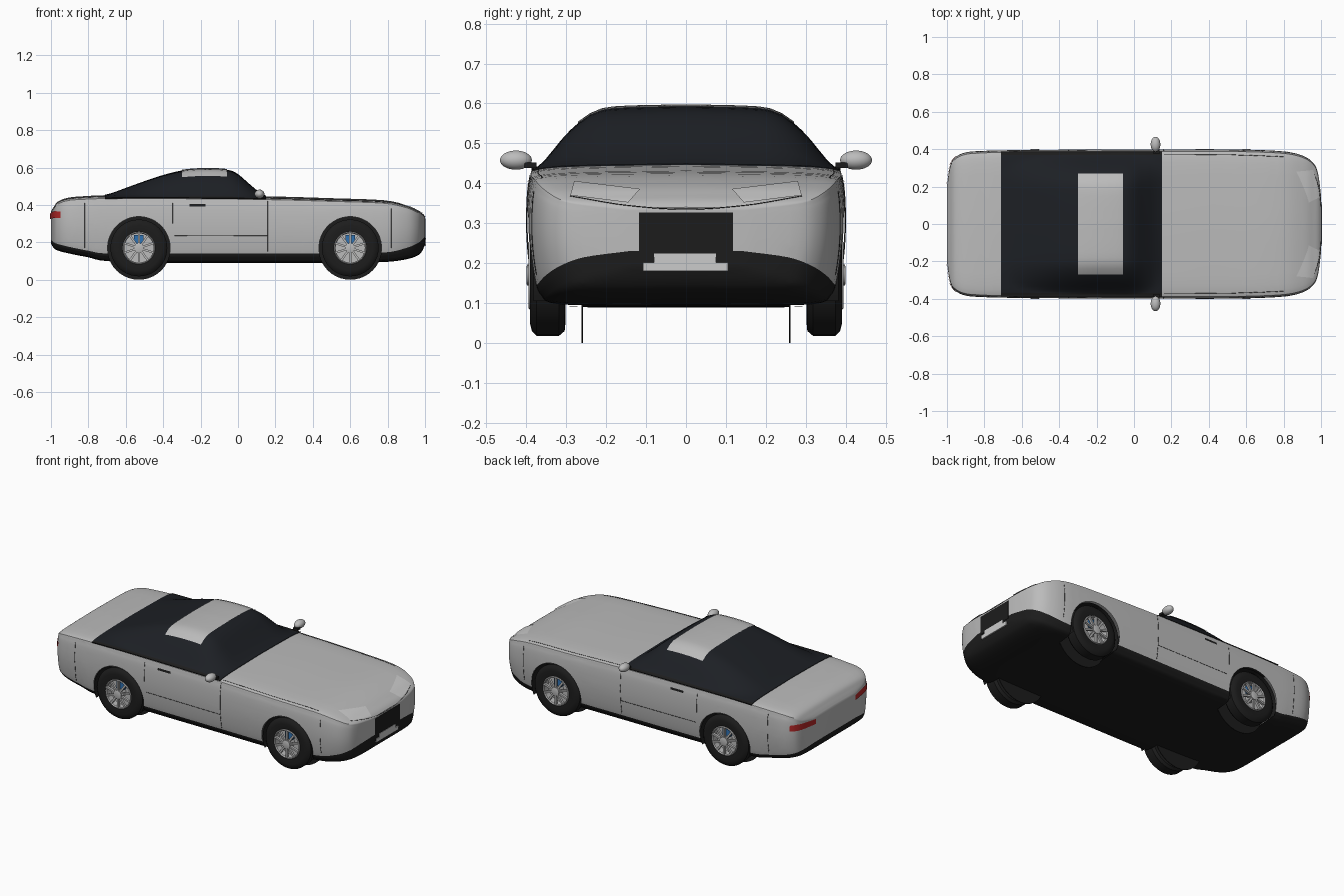
import bpy, bmesh
from math import sin, cos, pi, radians
from mathutils import Vector, Matrix
from mathutils.bvhtree import BVHTree

if "Cube" in bpy.data.objects:
    bpy.data.objects.remove(bpy.data.objects["Cube"])

def material(name, rgb):
    m = bpy.data.materials.new(name)
    m.diffuse_color = (*rgb, 1)
    m.use_nodes = True
    m.node_tree.nodes["Principled BSDF"].inputs["Base Color"].default_value = m.diffuse_color
    return m

BLACK = material("black_trim", (0.012, 0.012, 0.012))
PAINT = material("silver_paint", (0.5, 0.5, 0.5))
GLASS = material("dark_glass", (0.012, 0.014, 0.018))
LIGHT = material("lamp_clear", (0.8, 0.8, 0.83))
RED = material("lamp_red", (0.45, 0.02, 0.02))
BLUE = material("caliper_blue", (0.03, 0.17, 0.45))

def finish(name, bm, *mats):
    bm.normal_update()
    bmesh.ops.recalc_face_normals(bm, faces=bm.faces)
    me = bpy.data.meshes.new(name)
    bm.to_mesh(me)
    bm.free()
    for m in mats:
        me.materials.append(m)
    me.shade_smooth()
    me.set_sharp_from_angle(angle=radians(35))
    bpy.context.collection.objects.link(bpy.data.objects.new(name, me))

def spline(pts, n):
    """Catmull-Rom resampling, n steps per span."""
    p = [Vector(q) for q in pts]
    p = [2 * p[0] - p[1]] + p + [2 * p[-1] - p[-2]]
    out = []
    for a, b, c, d in zip(p, p[1:], p[2:], p[3:]):
        for t in (k / n for k in range(n)):
            out.append(0.5 * (2 * b + (c - a) * t + (2 * a - 5 * b + 4 * c - d) * t * t
                              + (3 * b - a - 3 * c + d) * t ** 3))
    return out + [p[-2]]

def loft(halves, split):
    """Skin symmetric half sections (bottom centre to top centre); rows below split use slot 0."""
    bm, rings, h = bmesh.new(), [], len(halves[0])
    for half in halves:
        left = [bm.verts.new(p) for p in half]
        right = [left[i] if i in (0, h - 1) else bm.verts.new((p[0], -p[1], p[2]))
                 for i, p in enumerate(half)]
        rings.append((left, right))
    quads = [(j, a[s][j], b[s][j], b[s][j + 1], a[s][j + 1])
             for a, b in zip(rings, rings[1:]) for s in (0, 1) for j in range(h - 1)]
    quads += [(j, l[j], l[j + 1], r[j + 1], r[j]) for l, r in (rings[0], rings[-1]) for j in range(h - 1)]
    for j, *vs in quads:
        bm.faces.new(list(dict.fromkeys(vs))).material_index = int(j >= split)
    return bm

def add_box(bm, lo, hi, turn=Matrix()):
    lo, hi = Vector(lo), Vector(hi)
    bmesh.ops.create_cube(bm, size=1, matrix=turn @ Matrix.Translation((lo + hi) / 2)
                          @ Matrix.Diagonal((*(hi - lo), 1)))

def box(name, lo, hi, mat):
    bm = bmesh.new()
    add_box(bm, lo, hi)
    finish(name, bm, mat)

def project(tree, p, d, lift):
    d = Vector(d)
    return (tree.ray_cast(Vector(p) - d * 2, d)[0] or Vector(p)) - d * lift

def grid(name, rows, mat):
    """Skin a table of points."""
    bm = bmesh.new()
    g = [[bm.verts.new(p) for p in row] for row in rows]
    for a, b in zip(g, g[1:]):
        for j in range(len(a) - 1):
            bm.faces.new((a[j], b[j], b[j + 1], a[j + 1]))
    bmesh.ops.remove_doubles(bm, verts=bm.verts, dist=1e-5)
    finish(name, bm, mat)

def patch(name, tree, corners, d, mat, n=10, lift=0.004):
    """Four-cornered panel projected onto a surface."""
    a, b, c, e = map(Vector, corners)
    grid(name, [[project(tree, a.lerp(b, i / n).lerp(e.lerp(c, i / n), j / n), d, lift)
                 for j in range(n + 1)] for i in range(n + 1)], mat)

def seam(name, pts, d):
    """Thin panel gap line projected onto the body."""
    cu = bpy.data.curves.new(name, 'CURVE')
    cu.dimensions, cu.bevel_depth, cu.bevel_resolution = '3D', 0.0012, 0
    path = [project(surface, p, d, 0.0005) for p in spline(pts, 16)]
    sp = cu.splines.new('POLY')
    sp.points.add(len(path) - 1)
    for q, p in zip(sp.points, path):
        q.co = (*p, 1)
    cu.materials.append(BLACK)
    bpy.context.collection.objects.link(bpy.data.objects.new(name, cu))

def turned(name, profile, x, side, mat, start=0, sweep=2 * pi, n=40):
    """(radius, y) profile swept about the axle."""
    angles = [start + sweep * k / n for k in range(n + 1)]
    grid(name, [[(x + r * cos(a), side * y, .17 + r * sin(a)) for r, y in profile] for a in angles], mat)

# Body: x, half width, top, trim line, bottom
stations = [(-1, .2, .365, .215, .195), (-.985, .305, .39, .2, .17), (-.96, .353, .42, .19, .155),
            (-.9, .383, .44, .175, .14), (-.8, .391, .448, .155, .12), (-.7, .394, .452, .14, .1),
            (-.4, .397, .452, .14, .09), (.15, .399, .446, .14, .09), (.5, .399, .436, .14, .09),
            (.78, .39, .425, .145, .095), (.9, .366, .398, .17, .11), (.96, .325, .37, .195, .13),
            (.985, .265, .355, .215, .155), (1, .15, .34, .23, .19)]
halves = []
for x, w, zt, zs, zb in spline(stations, 4):
    s, u = zt - zs, zs - zb
    sec = [(0, zb), (.6, zb), (.86, zb + .12 * u), (.925, zb + .5 * u), (.958, zs), (.988, zs + .25 * s),
           (1, zs + .5 * s), (.995, zs + .75 * s), (.978, zt - .1 * s), (.945, zt - .045 * s),
           (.7, zt - .015 * s), (0, zt)]
    halves.append([(x, w * f, z) for f, z in spline(sec, 3)])
bm = loft(halves, 12)
surface = BVHTree.FromBMesh(bm)

# Wheel arches: clip the skin against each wheel circle and remove the inside
WHEELS = [(x, s) for x in (-.53, .6) for s in (-1, 1)]
for x, s in WHEELS:
    planes = [(Vector((x, s * .26, .17)), Vector((0, -s, 0)))]
    for k in range(40):
        n = Vector((cos(2 * pi * k / 40), 0, sin(2 * pi * k / 40)))
        planes.append((Vector((x, 0, .17)) + n * .167, n))
    faces = [f for f in bm.faces if s * f.calc_center_median().y > 0
             and abs(f.calc_center_median().x - x) < .4]
    for co, no in planes:
        parts = set(faces) | {e for f in faces for e in f.edges} | {v for f in faces for v in f.verts}
        cut = bmesh.ops.bisect_plane(bm, geom=list(parts), plane_co=co, plane_no=no, dist=1e-6)
        faces = {g for g in faces + cut['geom'] if g.is_valid and isinstance(g, bmesh.types.BMFace)}
        faces = [f for f in faces if (f.calc_center_median() - co).dot(no) < 0]
    bmesh.ops.delete(bm, geom=faces, context='FACES')
finish("body", bm, BLACK, PAINT)

# Cabin glasshouse (never dips below the deck) and roof panel
roof = [(-.71, .45), (-.6, .491), (-.5, .527), (-.4, .56), (-.3, .584), (-.2, .593), (-.1, .592),
        (-.035, .583), (.01, .557), (.06, .513), (.15, .437)]
shape = [(.387, -.02), (.374, .06), (.35, .2), (.29, .63), (.225, .915), (.15, .98), (0, 1)]
halves = []
for x, h in spline(roof, 3):
    half = [(x, 0, .41), (x, .375, .41)]
    for y, t in spline(shape, 3):
        deck = project(surface, (x, min(y, .38), 1), (0, 0, -1), .003).z
        half.append((x, y, max(.43 + t * (h - .43), deck)))
    halves.append(half)
bm = loft(halves, 6)
patch("roof_panel", BVHTree.FromBMesh(bm), [(-.3, -.27, 1), (-.06, -.27, 1), (-.06, .27, 1), (-.3, .27, 1)],
      (0, 0, -1), PAINT, 18)
finish("cabin_glass", bm, BLACK, GLASS)

# Wheels
tyre = [(.083, .31), (.12, .302), (.14, .304), (.152, .318), (.152, .374), (.14, .386), (.12, .391), (.083, .386)]
rim = [(.078, .31), (.087, .31), (.087, .39), (.083, .394), (.078, .388), (.078, .31)]
for x, s in WHEELS:
    turned("wheel_well", [(.167, .26), (.167, .382)], x, s, BLACK, -.4, pi + .8)
    turned("wheel_well_disc", [(0, .258), (.17, .258), (.17, .262), (0, .262)], x, s, BLACK)
    turned("tyre", tyre + tyre[:1], x, s, BLACK)
    turned("rim", rim, x, s, PAINT)
    turned("brake_disc", [(0, .34), (.078, .34), (.078, .35), (0, .35)], x, s, PAINT)
    box("brake_caliper", (x - .025, s * .36 - .012, .195), (x + .025, s * .36 + .012, .24), BLUE)
    turned("hub", [(0, .34), (.026, .34), (.026, .398), (.02, .4), (0, .4)], x, s, PAINT, n=24)
    bm = bmesh.new()
    for k in range(10):
        add_box(bm, (.018, -.007, -.0055), (.082, .007, .0055),
                Matrix.Translation((x, s * .388, .17)) @ Matrix.Rotation(2 * pi * (k + .5) / 10, 4, 'Y'))
    finish("spokes", bm, PAINT)

# Nose: grille and number plate
box("grille", (.95, -.118, .215), (1.002, .118, .327), BLACK)
box("front_plate", (.95, -.108, .18), (1.004, .105, .202), LIGHT)
box("front_plate_tab", (.95, -.08, .2), (1.004, .075, .224), LIGHT)
seam("hood_front_seam", [(0, -.29, .368), (0, -.15, .345), (0, 0, .335), (0, .15, .345), (0, .29, .368)], (-1, 0, 0))

# Paired parts on both flanks
for s in (-1, 1):
    d = (0, -s, 0)
    patch("headlight", surface, [(0, s * .115, .386), (0, s * .28, .406), (0, s * .29, .37), (0, s * .145, .352)],
          (-1, 0, 0), LIGHT, lift=.007)
    patch("tail_light", surface, [(0, s * .19, .325), (0, s * .345, .33), (0, s * .345, .368), (0, s * .19, .355)],
          (1, 0, 0), RED)
    patch("tail_light_side", surface, [(-.975, 0, .33), (-.95, 0, .33), (-.95, 0, .365), (-.975, 0, .365)], d, RED, 6)
    seam("door_front_seam", [(.16, 0, .15), (.16, 0, .42)], d)
    seam("door_rear_seam", [(-.35, 0, .3), (-.35, 0, .41)], d)
    seam("door_crease", [(-.34, 0, .236), (.16, 0, .234)], d)
    seam("rear_bumper_seam", [(-.82, 0, .17), (-.82, 0, .41)], d)
    seam("front_bumper_seam", [(.82, 0, .17), (.82, 0, .38)], d)
    seam("hood_side_seam", [(.16, s * .37, 1), (.5, s * .37, 1), (.8, s * .36, 1)], (0, 0, -1))
    patch("door_handle", surface, [(-.26, 0, .392), (-.175, 0, .392), (-.175, 0, .405), (-.26, 0, .405)], d, BLACK, 4)
    box("mirror_arm", (.105, s * .39 - .015, .438), (.135, s * .39 + .015, .452), BLACK)
    bm = bmesh.new()
    bmesh.ops.create_uvsphere(bm, u_segments=24, v_segments=14, radius=1, matrix=Matrix.Translation(
        (.115, s * .426, .458)) @ Matrix.Diagonal((.026, .04, .024, 1)))
    finish("wing_mirror", bm, PAINT)
